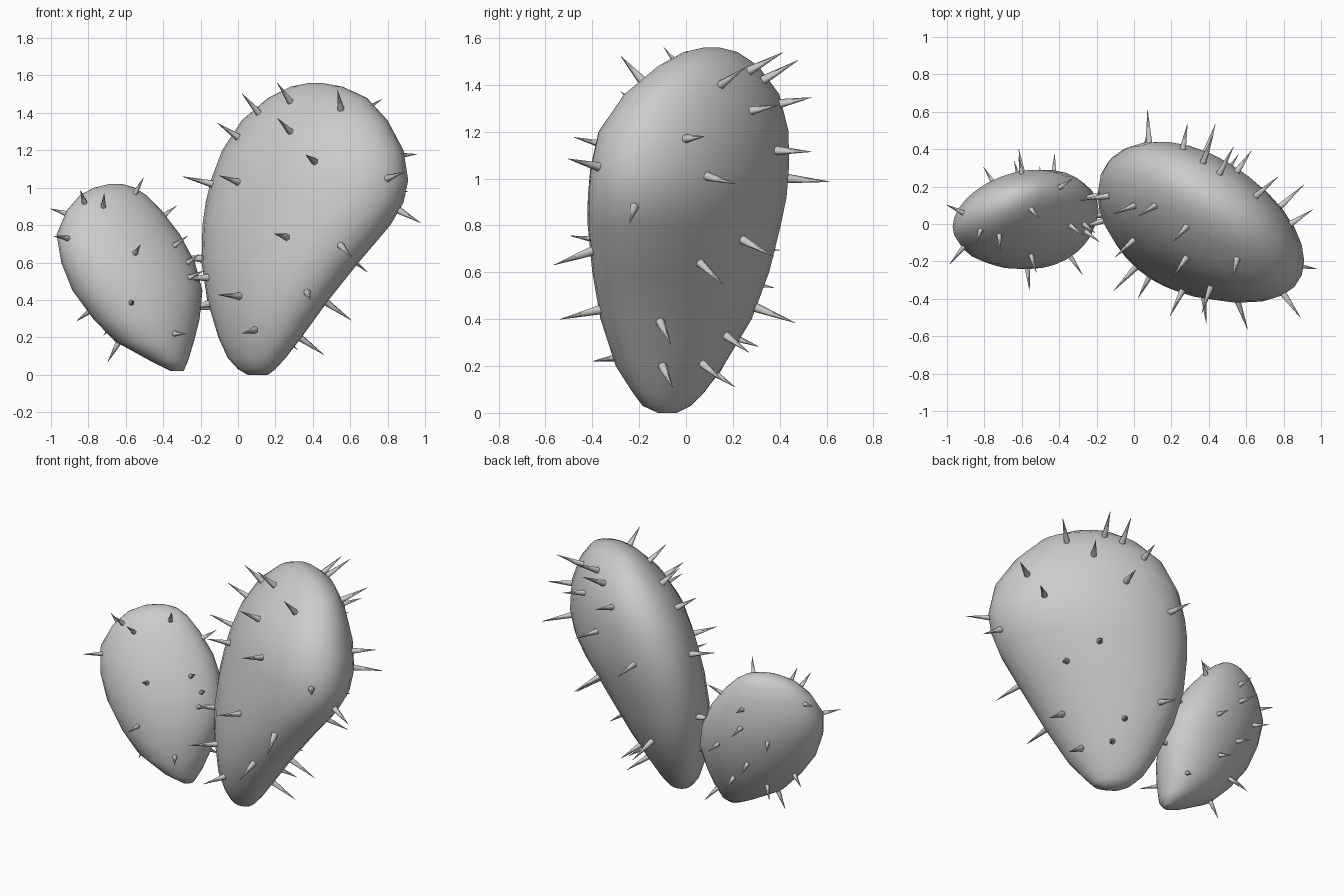
import bpy, bmesh, math, random
from mathutils import Vector, Matrix
from mathutils.bvhtree import BVHTree

if "Cube" in bpy.data.objects:
    bpy.data.objects.remove(bpy.data.objects["Cube"])

random.seed(4)
SEG = 28
R2 = math.sqrt(0.5)


def finish(bm, name):
    """Turn the bmesh into a named object."""
    me = bpy.data.meshes.new(name)
    bm.to_mesh(me)
    bm.free()
    bpy.context.collection.objects.link(bpy.data.objects.new(name, me))


def pad(name, levels, skew_low, skew_high):
    """Loft skewed ellipses; each level is z, x min, x max, y min, y max."""
    bm = bmesh.new()
    rings = []
    for z, x0, x1, y0, y1 in levels:
        cx, cy, hx, hy = (x0 + x1) / 2, (y0 + y1) / 2, (x1 - x0) / 2, (y1 - y0) / 2
        skew = skew_low + (skew_high - skew_low) * z / levels[-1][0]
        ring = []
        for i in range(SEG):
            t = 2 * math.pi * i / SEG
            side = skew * math.cos(t) + math.sqrt(1 - skew ** 2) * math.sin(t)
            ring.append(bm.verts.new((cx + hx * math.cos(t), cy + hy * side, z)))
        rings.append(ring)
    for a, b in zip(rings, rings[1:]):
        for i in range(SEG):
            j = (i + 1) % SEG
            bm.faces.new((a[i], a[j], b[j], b[i]))
    bm.faces.new(rings[0][::-1])
    bm.faces.new(rings[-1])
    bmesh.ops.recalc_face_normals(bm, faces=bm.faces)
    for f in bm.faces:
        f.smooth = True
    tree = BVHTree.FromBMesh(bm)
    finish(bm, name)
    return tree


# Viewing sides: outward direction and horizontal axis of each
SIDES = {
    "front": (Vector((0, -1, 0)), Vector((1, 0, 0))),
    "rear": (Vector((0, 1, 0)), Vector((1, 0, 0))),
    "right": (Vector((1, 0, 0)), Vector((0, 1, 0))),
    "left": (Vector((-1, 0, 0)), Vector((0, 1, 0))),
    "back_right": (Vector((R2, R2, 0)), Vector((-R2, R2, 0))),
}


def spines(name, tree, spots, length, radius):
    """Plant cones along the surface normal where each side's spots hit the pad."""
    bm = bmesh.new()
    for side, points in spots.items():
        out, axis = SIDES[side]
        for u, z in points:
            origin = axis * u + out * 3 + Vector((0, 0, z))
            hit, normal, _, _ = tree.ray_cast(origin, -out)
            if hit is None:
                continue
            h = length * random.uniform(0.85, 1.15)
            rot = normal.to_track_quat('Z', 'Y').to_matrix().to_4x4()
            mat = Matrix.Translation(hit + normal * (h / 2 - 0.02)) @ rot
            bmesh.ops.create_cone(bm, cap_ends=True, segments=6, radius1=radius,
                                  radius2=0.001, depth=h, matrix=mat)
    for f in bm.faces:
        f.smooth = len(f.verts) == 4
    for e in bm.edges:
        e.smooth = all(f.smooth for f in e.link_faces)
    finish(bm, name)


# Large pad
large = pad("large_pad", [
    (0.0, 0.05, 0.16, -0.12, -0.04),
    (0.03, 0.0, 0.2, -0.185, 0.02),
    (0.09, -0.055, 0.255, -0.23, 0.08),
    (0.2, -0.105, 0.34, -0.3, 0.16),
    (0.4, -0.165, 0.485, -0.365, 0.28),
    (0.6, -0.195, 0.645, -0.4, 0.355),
    (0.8, -0.19, 0.815, -0.42, 0.405),
    (0.92, -0.173, 0.885, -0.42, 0.43),
    (1.04, -0.145, 0.91, -0.41, 0.44),
    (1.2, -0.085, 0.885, -0.375, 0.44),
    (1.36, 0.02, 0.8, -0.265, 0.4),
    (1.48, 0.16, 0.69, -0.12, 0.31),
    (1.54, 0.28, 0.56, -0.01, 0.22),
    (1.56, 0.38, 0.45, 0.08, 0.14)], -0.4, -0.55)
spines("large_pad_spines", large, {
    "front": [(.28, 1.46), (.28, 1.3), (.41, 1.14), (0, 1.03), (.55, 1.42), (.26, .735),
              (.55, .69), (.37, .44), (.01, .42), (.09, .24), (.8, 1.05), (.11, 1.4), (0, 1.27)],
    "right": [(.28, 1.29), (0, 1.17), (.09, 1.01), (.24, .74), (.06, .64), (-.11, .39),
              (.17, .33), (.07, .21), (-.1, .2), (.15, 1.4), (.33, 1.42), (.27, 1.46),
              (-.22, .88)],
    "left": [(.15, 1.02), (.15, .62), (.02, .52), (.05, .38)],
    "back_right": [(0, 1.12), (.1, 1.32), (.18, .45), (.25, 1.0)],
}, 0.18, 0.022)

# Small pad
small = pad("small_pad", [
    (0.02, -0.36, -0.29, -0.1, -0.02),
    (0.08, -0.48, -0.265, -0.17, 0.07),
    (0.18, -0.66, -0.235, -0.22, 0.15),
    (0.3, -0.775, -0.205, -0.24, 0.21),
    (0.45, -0.885, -0.19, -0.24, 0.265),
    (0.6, -0.945, -0.23, -0.215, 0.29),
    (0.75, -0.97, -0.31, -0.16, 0.29),
    (0.88, -0.915, -0.41, -0.08, 0.26),
    (0.96, -0.845, -0.49, -0.01, 0.23),
    (1.0, -0.77, -0.55, 0.05, 0.2),
    (1.02, -0.69, -0.62, 0.1, 0.16)], 0.12, 0.44)
spines("small_pad_spines", small, {
    "front": [(-.72, .9), (-.82, .92), (-.91, .73), (-.55, .65), (-.57, .385), (-.34, .22),
              (-.34, .69), (-.26, .52), (-.55, .97)],
    "left": [(.06, .86), (0, .34), (.1, .27), (-.05, .17)],
    "right": [(0, .6), (.06, .36)],
    "back_right": [(.31, .17), (.5, .55), (.6, .45), (.5, .32), (.42, .85), (.62, .7)],
    "rear": [(-.6, .82), (-.75, .62)],
}, 0.125, 0.018)
